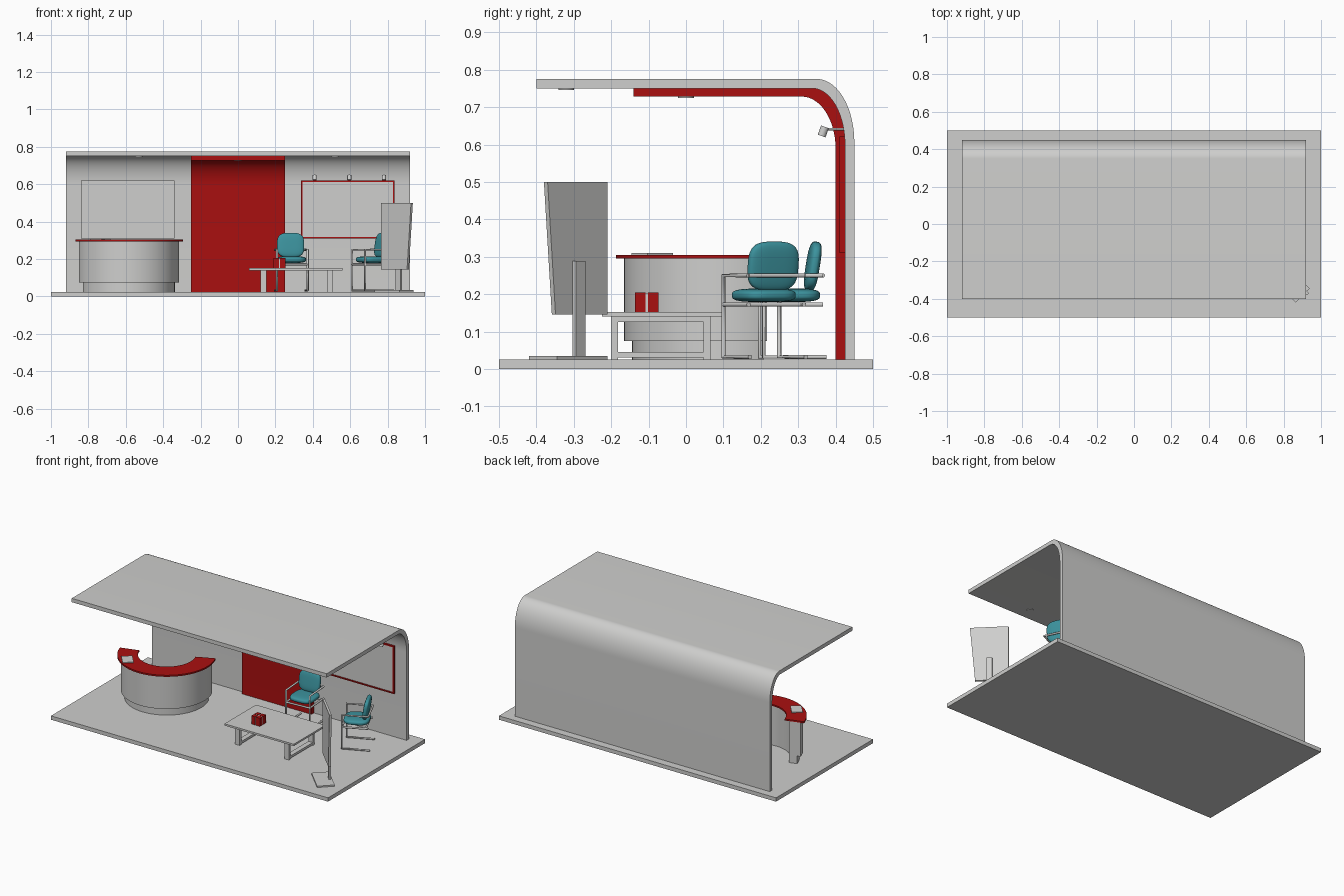
import bpy, bmesh, math
from mathutils import Matrix, Vector

if "Cube" in bpy.data.objects:
    bpy.data.objects.remove(bpy.data.objects["Cube"])


def material(name, rgb):
    m = bpy.data.materials.new(name)
    m.diffuse_color = (*rgb, 1)
    m.use_nodes = True
    m.node_tree.nodes["Principled BSDF"].inputs["Base Color"].default_value = m.diffuse_color
    return m


GREY = material("light grey", (0.62, 0.62, 0.61))
RED = material("red", (0.40, 0.005, 0.005))
TEAL = material("teal", (0.045, 0.29, 0.34))


def finish(name, bm, mat, matrix=None):
    bmesh.ops.recalc_face_normals(bm, faces=bm.faces)
    me = bpy.data.meshes.new(name)
    bm.to_mesh(me)
    bm.free()
    me.materials.append(mat)
    ob = bpy.data.objects.new(name, me)
    bpy.context.collection.objects.link(ob)
    if matrix:
        ob.matrix_world = matrix
    return ob


def place(x, y, z=0, deg=0):
    return Matrix.Translation((x, y, z)) @ Matrix.Rotation(math.radians(deg), 4, 'Z')


def box(name, x, y, z, mat, matrix=None):
    """Box from (min, max) pairs."""
    bm = bmesh.new()
    bmesh.ops.create_cube(bm, size=1)
    for v in bm.verts:
        v.co = [lo + (c + 0.5) * (hi - lo) for c, (lo, hi) in zip(v.co, (x, y, z))]
    return finish(name, bm, mat, matrix)


def extrude(name, pts, vec, mat):
    """Closed outline of 3D points pushed along a vector."""
    bm = bmesh.new()
    f = bm.faces.new([bm.verts.new(p) for p in pts])
    new = bmesh.ops.extrude_face_region(bm, geom=[f])["geom"]
    bmesh.ops.translate(bm, vec=vec, verts=[v for v in new if isinstance(v, bmesh.types.BMVert)])
    return finish(name, bm, mat)


def cylinder(name, r, h, mat, matrix):
    bm = bmesh.new()
    bmesh.ops.create_cone(bm, cap_ends=True, segments=24, radius1=r, radius2=r, depth=h)
    return finish(name, bm, mat, matrix)


def tube(name, paths, r, mat, matrix):
    cu = bpy.data.curves.new(name, 'CURVE')
    cu.dimensions = '3D'
    cu.bevel_depth = r
    cu.bevel_resolution = 3
    cu.use_fill_caps = True
    for p in paths:
        s = cu.splines.new('POLY')
        s.points.add(len(p) - 1)
        for pt, co in zip(s.points, p):
            pt.co = (*co, 1)
    cu.materials.append(mat)
    ob = bpy.data.objects.new(name, cu)
    bpy.context.collection.objects.link(ob)
    ob.matrix_world = matrix


def cushion(name, size, matrix, power):
    """Pillow: sphere squared off towards a box."""
    bm = bmesh.new()
    bmesh.ops.create_uvsphere(bm, u_segments=40, v_segments=24, radius=1)
    for v in bm.verts:
        v.co = [math.copysign(abs(c) ** power, c) * s / 2 for c, s in zip(v.co, size)]
    return finish(name, bm, TEAL, matrix)


# floor
box("floor", (-1, 1), (-0.5, 0.5), (0, 0.025), GREY)


# wall that bends over into the roof, and the red band lining it
def bend(front, back, top, a, b, n=20):
    arc = [(back - a + a * math.cos(t), top - b + b * math.sin(t))
           for t in (math.pi / 2 * i / n for i in range(n + 1))]
    return [(back, 0.025)] + arc + [(front, top)]


def lining(name, x0, x1, outer, inner, mat):
    extrude(name, [(x0, y, z) for y, z in outer + inner[::-1]], (x1 - x0, 0, 0), mat)


inner = (0.425, 0.75, 0.087, 0.152)
lining("wall_and_roof", -0.92, 0.92, bend(-0.40, 0.45, 0.775, 0.10, 0.17), bend(-0.40, *inner), GREY)
lining("red_band", -0.25, 0.25, bend(-0.14, *inner), bend(-0.14, 0.40, 0.728, 0.09, 0.14), RED)

# ceiling lights
for x, y, z in ((-0.53, -0.32, 0.749), (0.52, -0.32, 0.749), (0, 0, 0.727)):
    cylinder("ceiling_light", 0.021, 0.006, GREY, place(x, y, z))

# wall boards, the right one framed in red
box("left_board", (-0.84, -0.34), (0.415, 0.43), (0.31, 0.62), GREY)
box("right_board", (0.345, 0.83), (0.417, 0.43), (0.315, 0.615), GREY)
for z in (0.31, 0.613):
    box("board_frame_rail", (0.338, 0.837), (0.411, 0.43), (z, z + 0.008), RED)
for x in (0.338, 0.829):
    box("board_frame_side", (x, x + 0.008), (0.411, 0.43), (0.31, 0.621), RED)

# spotlights above the framed board
for x in (0.41, 0.595, 0.78):
    cylinder("spotlight_arm", 0.003, 0.06, GREY,
             place(x, 0.395, 0.641) @ Matrix.Rotation(math.pi / 2, 4, 'X'))
    cylinder("spotlight_head", 0.011, 0.026, GREY,
             place(x, 0.367, 0.635) @ Matrix.Rotation(math.radians(-20), 4, 'X'))


# curved reception counter
def ring(name, r0, r1, z0, z1, mat, a0=196, a1=384, n=56):
    ang = [math.radians(a0 + (a1 - a0) * i / n) for i in range(n + 1)]
    pts = [(r1 * math.cos(t), r1 * math.sin(t)) for t in ang]
    pts += [(r0 * math.cos(t), r0 * math.sin(t)) for t in reversed(ang)]
    extrude(name, [(x - 0.588, y + 0.106, z0) for x, y in pts], (0, 0, z1 - z0), mat)


ring("counter_plinth", 0.20, 0.25, 0.025, 0.075, GREY)
ring("counter_body", 0.20, 0.272, 0.075, 0.295, GREY)
ring("counter_top", 0.172, 0.293, 0.295, 0.305, RED)
box("counter_brochure", (-0.045, 0.045), (-0.033, 0.033), (0.305, 0.31), GREY, place(-0.735, -0.09, 0, -50))

# low table with two loop legs
box("table_top", (0.06, 0.56), (-0.225, 0.10), (0.14, 0.152), GREY)
for x in (0.12, 0.475):
    for y in (-0.20, 0.047):
        box("table_leg", (x, x + 0.032), (y, y + 0.018), (0.025, 0.14), GREY)
    for z in (0.03, 0.125):
        box("table_leg_rail", (x, x + 0.032), (-0.20, 0.065), (z, z + 0.015), GREY)

# red box with a ribbon cross on the table
box("gift_ribbon", (0.193, 0.251), (-0.134, -0.076), (0.152, 0.203), GREY)
for x in (0.191, 0.225):
    for y in (-0.136, -0.102):
        box("gift_box_quarter", (x, x + 0.028), (y, y + 0.028), (0.152, 0.205), RED)


# cantilever armchairs
def chair(name, m):
    w, f = 0.082, -0.083
    paths = [[(s * w, 0.075, 0.25), (s * w, f, 0.25), (s * w, f, 0.032), (s * w, 0.085, 0.032)] for s in (-1, 1)]
    paths += [[(s * w, f, 0.172), (s * w, 0.075, 0.172)] for s in (-1, 1)]
    paths += [[(-w, y, z), (w, y, z)] for y, z in ((f, 0.172), (0.06, 0.172), (0.075, 0.25))]
    tube(name + "_frame", paths, 0.006, GREY, m)
    cushion(name + "_seat", (0.155, 0.155, 0.036), m @ place(0, -0.005, 0.197), 0.62)
    cushion(name + "_back", (0.146, 0.034, 0.132),
            m @ place(0, 0.054, 0.275) @ Matrix.Rotation(math.radians(-9), 4, 'X'), 0.62)


chair("chair_by_wall", place(0.285, 0.285, 0, 4))
chair("chair_by_side", place(0.72, 0.21, 0, -65))

# angled display stand, its panel narrower at the bottom
stand = place(0.85, -0.295, 0, -45)
panel = box("stand_panel", (-0.113, 0.113), (-0.007, 0.007), (0.145, 0.5), GREY, stand)
for v in panel.data.vertices:
    if v.co.x > 0 and v.co.z < 0.2:
        v.co.x -= 0.03
box("stand_post", (-0.018, 0.018), (0.007, 0.019), (0.03, 0.288), GREY, stand)
box("stand_foot", (-0.095, 0.095), (-0.053, 0.053), (0.025, 0.034), GREY, place(0.835, -0.315, 0, -45))

# smooth shading with sharp edges kept
for ob in bpy.context.scene.objects:
    if ob.type == 'MESH':
        ob.select_set(True)
        bpy.context.view_layer.objects.active = ob
bpy.ops.object.shade_smooth_by_angle(angle=math.radians(30))
